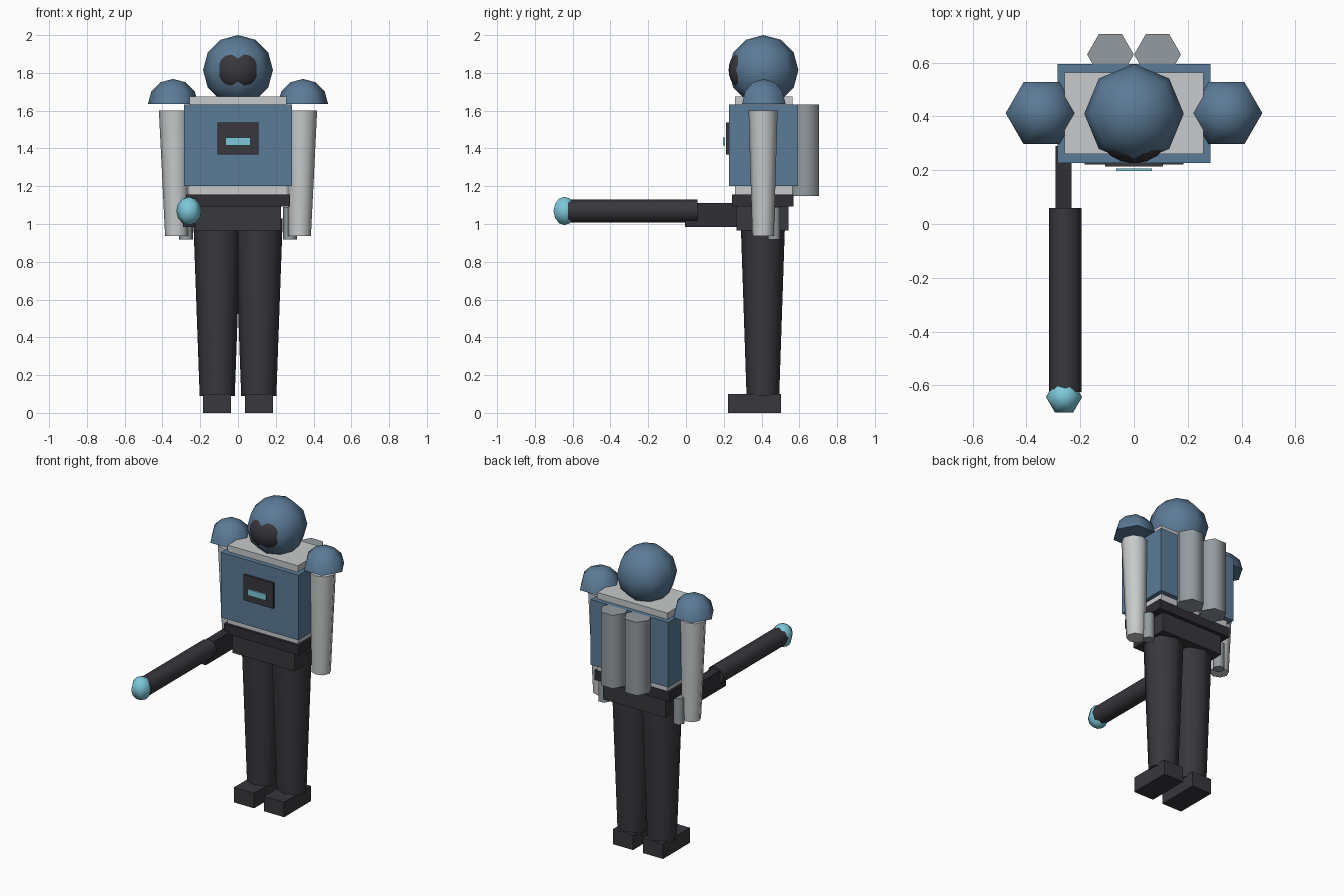
import bpy, bmesh, math
from mathutils import Vector, Matrix

cube = bpy.data.objects.get("Cube")
if cube:
    bpy.data.objects.remove(cube, do_unlink=True)


def material(name, hex_code):
    def linear(c):
        return c / 12.92 if c <= 0.04045 else ((c + 0.055) / 1.055) ** 2.4
    rgb = [linear(int(hex_code[i:i + 2], 16) / 255) for i in (0, 2, 4)]
    m = bpy.data.materials.new(name)
    m.use_nodes = True
    m.diffuse_color = (*rgb, 1)
    bsdf = next(n for n in m.node_tree.nodes if n.type == 'BSDF_PRINCIPLED')
    bsdf.inputs["Base Color"].default_value = (*rgb, 1)
    return m


BLUE = material("steel_blue", "5b7b97")
PALE = material("pale_grey", "c8cacb")
GREY = material("tank_grey", "949b9f")
DARK = material("charcoal", "38373c")
BLACK = material("dark_charcoal", "302e35")
CYAN = material("glow_cyan", "7cc8da")


def finish(name, bm, mat, smooth=False):
    bmesh.ops.remove_doubles(bm, verts=bm.verts, dist=0.0001)
    bmesh.ops.recalc_face_normals(bm, faces=bm.faces)
    mesh = bpy.data.meshes.new(name)
    bm.to_mesh(mesh)
    bm.free()
    mesh.materials.append(mat)
    ob = bpy.data.objects.new(name, mesh)
    bpy.context.collection.objects.link(ob)
    if smooth:
        bpy.ops.object.select_all(action='DESELECT')
        ob.select_set(True)
        bpy.context.view_layer.objects.active = ob
        bpy.ops.object.shade_smooth_by_angle(angle=math.radians(65))
    return ob


def box(name, mat, xs, ys, zs):
    """Box given by its extent along each axis."""
    bm = bmesh.new()
    lo, hi = (Vector(p) for p in zip(xs, ys, zs))
    bmesh.ops.create_cube(bm, size=1)
    for v in bm.verts:
        v.co = Vector((lo + hi) / 2) + Vector(a * b for a, b in zip(v.co, hi - lo))
    return finish(name, bm, mat)


def loft(name, mat, rings, sides, squash=1.0, turn=None):
    """Capped loft through rings of (centre, radius), a corner on each +x side."""
    bm = bmesh.new()
    loops = []
    for centre, r in rings:
        angles = [math.tau * i / sides for i in range(sides)]
        loops.append([bm.verts.new(Vector(centre) + Vector(
            (r * math.cos(a), r * squash * math.sin(a), 0))) for a in angles])
    for a, b in zip(loops, loops[1:]):
        for i in range(sides):
            j = (i + 1) % sides
            bm.faces.new((a[i], a[j], b[j], b[i]))
    for loop, (_, r) in ((loops[0], rings[0]), (loops[-1], rings[-1])):
        if r > 0:
            bm.faces.new(loop)
    if turn:
        bmesh.ops.transform(bm, matrix=turn, verts=bm.verts)
    return finish(name, bm, mat, smooth=True)


def ball(name, mat, centre, r, sides, steps, start=-90, squash=1.0, tall=1.0):
    """Low-poly ball, or a dome when it starts at latitude 0."""
    rings = []
    for i in range(steps + 1):
        lat = math.radians(start + (90 - start) * i / steps)
        radius = 0 if i == steps or (i == 0 and start == -90) else r * math.cos(lat)
        rings.append((Vector(centre) + Vector((0, 0, r * tall * math.sin(lat))), radius))
    return loft(name, mat, rings, sides, squash)


# Head and visor
ball("head", BLUE, (0, 0.41, 1.815), 0.185, 8, 6)
ball("visor", DARK, (0, 0.3255, 1.815), 0.125, 16, 12, squash=0.8, tall=0.92)

# Torso: inner suit, armour shell, chest panel
box("inner_suit", PALE, (-0.258, 0.258), (0.26, 0.563), (1.12, 1.675))
box("torso_armour", BLUE, (-0.285, 0.285), (0.227, 0.594), (1.2, 1.633))
box("chest_panel", DARK, (-0.108, 0.108), (0.213, 0.23), (1.367, 1.537))
box("chest_light", CYAN, (-0.067, 0.067), (0.197, 0.206), (1.416, 1.457))

# Belt and hips
box("belt", BLACK, (-0.274, 0.274), (0.243, 0.568), (1.092, 1.156))
box("hips", DARK, (-0.228, 0.228), (0.267, 0.543), (0.965, 1.1))

# Paired parts
for side, s in (("left", 1), ("right", -1)):
    ball(side + "_shoulder", BLUE, (s * 0.344, 0.412, 1.635), 0.133, 6, 3, start=0)
    loft(side + "_arm", PALE, [((s * 0.326, 0.408, 0.936), 0.06),
                               ((s * 0.338, 0.408, 1.602), 0.081)], 8, 0.95)
    loft(side + "_hip_canister", GREY, [((s * 0.275, 0.465, 0.917), 0.037),
                                        ((s * 0.275, 0.465, 1.09), 0.037)], 6)
    loft(side + "_leg", DARK, [((s * 0.11, 0.407, 0.09), 0.093),
                               ((s * 0.11, 0.407, 1.03), 0.127)], 8, 0.93)
    box(side + "_boot", DARK, sorted((s * 0.037, s * 0.184)), (0.222, 0.504), (0, 0.1))
    loft(side + "_back_tank", GREY, [((s * 0.0875, 0.63, 1.147), 0.087),
                                     ((s * 0.0875, 0.63, 1.633), 0.087)], 6)

# Long weapon held on the right: grip, barrel, glowing tip
box("weapon_grip", BLACK, (-0.291, -0.232), (-0.006, 0.29), (0.985, 1.11))
aim = Matrix.Translation((-0.256, 0, 1.069)) @ Matrix.Rotation(math.radians(90), 4, 'X')
loft("weapon_barrel", DARK, [((0, 0, -0.06), 0.06), ((0, 0, 0.625), 0.06)], 8, turn=aim)
ball("weapon_tip", CYAN, (-0.26, -0.643, 1.069), 0.067, 6, 6, tall=1.12)
